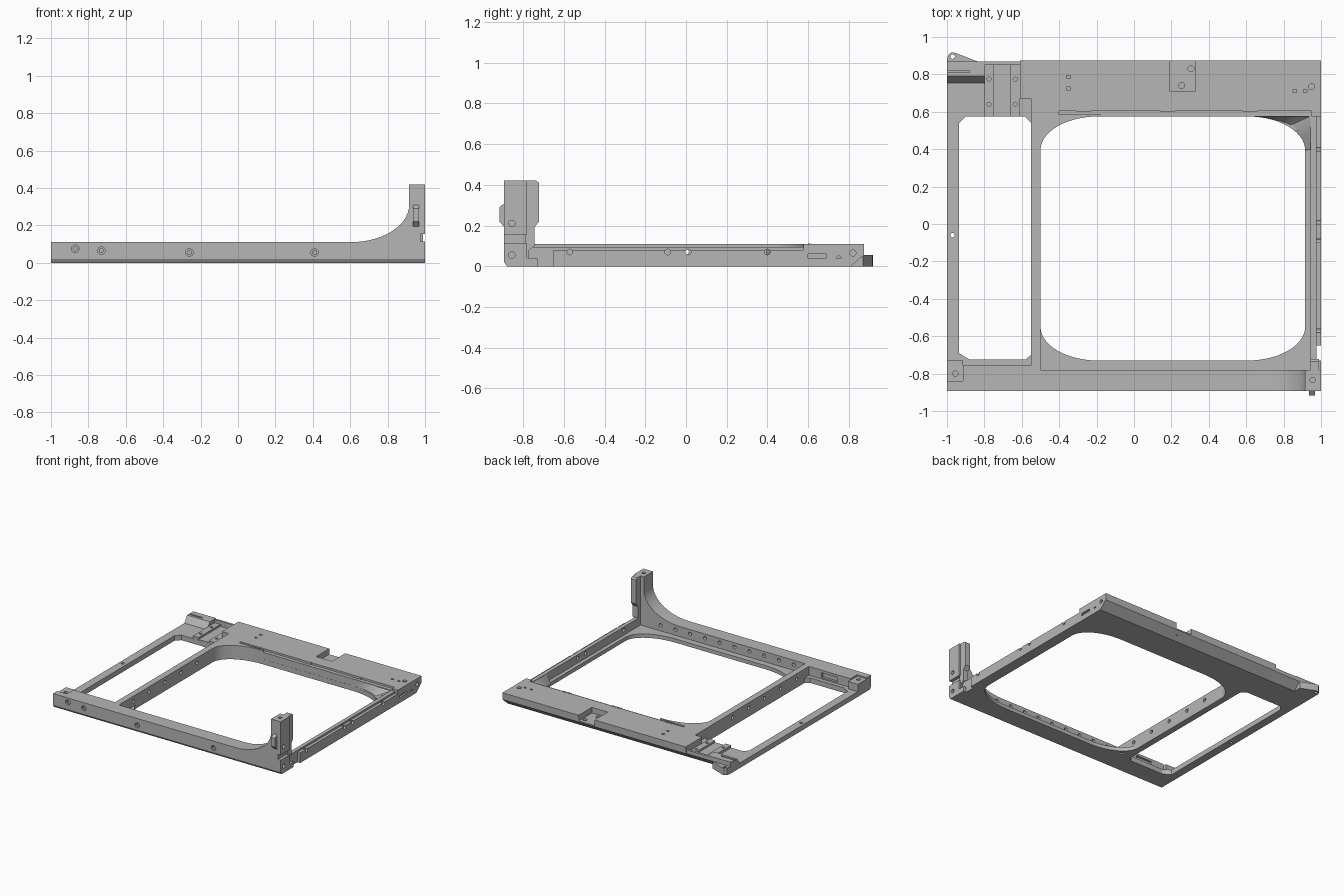
import bpy, bmesh, math
from mathutils import Vector, Matrix

cube = bpy.data.objects.get("Cube")
if cube:
    bpy.data.objects.remove(cube, do_unlink=True)

grey = bpy.data.materials.new("mid_grey")
grey.use_nodes = True
grey.diffuse_color = (0.47, 0.47, 0.47, 1)
grey.node_tree.nodes["Principled BSDF"].inputs["Base Color"].default_value = grey.diffuse_color


def add(name, bm):
    bmesh.ops.recalc_face_normals(bm, faces=bm.faces)
    me = bpy.data.meshes.new(name)
    bm.to_mesh(me)
    bm.free()
    me.materials.append(grey)
    ob = bpy.data.objects.new(name, me)
    bpy.context.collection.objects.link(ob)
    return ob


def prism(name, pts, lo, hi, axis="z"):
    """Extrude a flat outline along one axis."""
    place = {"x": lambda a, b, h: (h, a, b),
             "y": lambda a, b, h: (a, h, b),
             "z": lambda a, b, h: (a, b, h)}[axis]
    bm = bmesh.new()
    bottom = [bm.verts.new(place(a, b, lo)) for a, b in pts]
    top = [bm.verts.new(place(a, b, hi)) for a, b in pts]
    bm.faces.new(bottom)
    bm.faces.new(top)
    n = len(pts)
    for i in range(n):
        j = (i + 1) % n
        bm.faces.new((bottom[i], bottom[j], top[j], top[i]))
    return add(name, bm)


def box(name, x0, x1, y0, y1, z0, z1):
    return prism(name, [(x0, y0), (x1, y0), (x1, y1), (x0, y1)], z0, z1)


def circle(a, b, r, n=20):
    return [(a + r * math.cos(math.tau * i / n), b + r * math.sin(math.tau * i / n)) for i in range(n)]


def arc(cx, cy, rx, ry, start, n=14):
    return [(cx + rx * math.cos(math.radians(start + 90 * i / n)),
             cy + ry * math.sin(math.radians(start + 90 * i / n))) for i in range(n + 1)]


def cut(ob, *cutters):
    for c in cutters:
        c.hide_render = True
        mod = ob.modifiers.new("cut", "BOOLEAN")
        mod.operation = "DIFFERENCE"
        mod.solver = "EXACT"
        mod.object = c
        with bpy.context.temp_override(object=ob, active_object=ob, selected_objects=[ob]):
            bpy.ops.object.modifier_apply(modifier=mod.name)
        bpy.data.objects.remove(c, do_unlink=True)


def drill(ob, axis, spots, lo, hi, r):
    for a, b in spots:
        cut(ob, prism("drill", circle(a, b, r), lo, hi, axis))


# Openings
RX, RY = 0.31, 0.18
X0, X1, Y0, Y1 = -0.5, 0.915, -0.73, 0.575


def large_opening():
    pts = (arc(X1 - RX, Y1 - RY, RX, RY, 0) + arc(X0 + RX, Y1 - RY, RX, RY, 90)
           + arc(X0 + RX, Y0 + RY, RX, RY, 180) + arc(X1 - RX, Y0 + RY, RX, RY, 270))
    return prism("opening", pts, -0.1, 0.3)


def small_opening():
    return prism("opening", [(-0.935, -0.69), (-0.88, -0.725), (-0.58, -0.725), (-0.55, -0.7),
                             (-0.55, 0.54), (-0.585, 0.575), (-0.9, 0.575), (-0.935, 0.54)], -0.1, 0.3)


# Base plate carrying both openings
plate = box("base_plate", -1, 1, -0.88, 0.81, 0, 0.04)
cut(plate, large_opening(), small_opening())
cut(plate, box("step", -0.5, 0.95, -0.781, 0.5, 0.03, 0.1))
cut(plate, box("notch", 0.972, 1.1, -0.73, -0.65, -0.1, 0.2))
drill(plate, "z", [(-0.97, -0.06), (-0.46, -0.69), (0.96, -0.06)], -0.1, 0.1, 0.012)

# Front beam sweeping up to the corner post
outline = [(-1, 0.02), (1, 0.02), (1, 0.42), (X1, 0.42)]
outline += [(x, z) for x, z in reversed(arc(0.6, 0.31, 0.315, 0.2, 270))]
outline += [(-1, 0.11)]
beam = prism("front_beam", outline, -0.893, -0.78, "y")
cut(beam, box("slot", 0.975, 1.1, -1, -0.7, 0.115, 0.155))
cut(beam, box("pocket", -1.1, -0.915, -0.84, -0.7, 0.098, 0.2))
front_spots = [(-0.87, 0.075), (-0.73, 0.065), (-0.26, 0.055), (0.41, 0.055)]
drill(beam, "y", front_spots, -1, -0.88, 0.02)
drill(beam, "y", front_spots, -1, -0.86, 0.011)
drill(beam, "y", [(-0.4 + 0.13 * i, 0.075) for i in range(10)], -0.81, -0.7, 0.014)
drill(beam, "z", [(-0.955, -0.8)], 0.06, 0.2, 0.014)
drill(beam, "x", [(-0.855, 0.055), (-0.855, 0.21)], 0.97, 1.1, 0.016)
drill(beam, "z", [(0.955, -0.835)], 0.38, 0.5, 0.014)
prism("front_beam_lower_edge", [(-0.88, 0), (-0.893, 0.02), (-0.78, 0.02), (-0.78, 0)], -1, 1, "x")

# Inner thickening of the front beam beside the small opening
shelf = box("front_beam_shelf", -1, -0.5, -0.781, -0.757, 0, 0.11)
cut(shelf, box("pocket", -1.1, -0.915, -0.9, -0.7, 0.098, 0.2))
cut(shelf, box("slot", -0.8, -0.66, -0.775, -0.7, 0.05, 0.09))
pad = box("front_corner_pad", -1, -0.915, -0.758, -0.73, 0, 0.098)
prism("screw_boss", circle(-0.465, -0.69, 0.04), 0.028, 0.034)
cut(bpy.data.objects["screw_boss"], large_opening())

# Post rib and clip
prism("post_rib", [(-0.79, 0), (-0.79, 0.42), (-0.735, 0.42), (-0.722, 0.41), (-0.722, 0.22),
                   (-0.745, 0.19), (-0.745, 0.1), (-0.77, 0.08), (-0.77, 0)], 0.945, 0.99, "x")
prism("post_clip", [(-0.89, 0.19), (-0.917, 0.22), (-0.917, 0.29), (-0.89, 0.31)], 0.935, 0.968, "x")

# Left side rail in two steps
rail_spots = [(-0.57, 0.07), (-0.09, 0.07), (0.01, 0.07), (0.4, 0.07)]
for name, x0, x1, y0, z1 in (("left_rail_inner", 0.945, 0.976, -0.78, 0.095),
                             ("left_rail_outer", 0.975, 1, -0.65, 0.08)):
    rail = box(name, x0, x1, y0, 0.6, 0, z1)
    drill(rail, "x", rail_spots, 0.9, 1.1, 0.014)

# Divider between the openings
divider = box("divider", -0.55, -0.5, -0.76, 0.58, 0, 0.11)
drill(divider, "x", [(-0.6 + 0.2 * i, 0.07) for i in range(6)], -0.6, -0.4, 0.014)
corner = box("divider_rear_corner", -0.55, -0.18, 0.38, 0.585, 0, 0.11)
cut(corner, large_opening())

# Rear deck with chamfered underside
deck = prism("rear_deck", [(0.576, 0), (0.81, 0), (0.873, 0.055), (0.875, 0.11), (0.576, 0.11)],
             -0.61, 1, "x")
cut(deck, box("step", -0.7, -0.55, 0.5, 0.67, 0.04, 0.2))
cut(deck, box("ledge", -0.4, 0.95, 0.5, 0.605, 0.095, 0.2))
cut(deck, box("pocket", 0.19, 0.33, 0.71, 1, 0.065, 0.2))
cut(deck, box("recess", 0.985, 1.1, 0.6, 0.69, 0.015, 0.06))
drill(deck, "z", [(0.255, 0.74), (0.305, 0.83)], 0.03, 0.2, 0.016)
drill(deck, "z", [(0.95, 0.735)], 0.08, 0.2, 0.016)
drill(deck, "x", [(0.75, 0.035), (0.82, 0.065)], 0.97, 1.1, 0.015)
for x, y in ((-0.35, 0.785), (-0.35, 0.725), (0.86, 0.71), (0.915, 0.71)):
    cut(deck, box("slit", x - 0.01, x + 0.01, y - 0.008, y + 0.008, 0.09, 0.2))
for x in (-0.27, 0.18, 0.62):
    box("ledge_tab", x - 0.04, x + 0.04, 0.6, 0.612, 0.09, 0.112)

# Flared surface in the rear left corner of the large opening
bm = bmesh.new()
rows = []
cx, cy = X1 - RX, Y1 - RY
for x, y in arc(cx, cy, RX, RY, 0):
    u, v = (x - cx) / RX, (y - cy) / RY
    m = max(u, v)
    rows.append((bm.verts.new((x, y, 0.03)),
                 bm.verts.new((cx + (RX + 0.03) * u / m, cy + (RY + 0.003) * v / m, 0.092))))
for a, b in zip(rows, rows[1:]):
    bm.faces.new((a[0], b[0], b[1], a[1]))
flare = add("corner_flare", bm)
if flare.data.polygons[5].normal.z < 0:
    flare.data.flip_normals()

# Rear right channel, ramp block and ear
channel = prism("rear_channel", [(0.576, 0), (0.81, 0), (0.868, 0.055), (0.868, 0.085),
                                 (0.85, 0.085), (0.85, 0.06), (0.576, 0.06)], -0.8, -0.61, "x")
cut(channel, box("groove", -0.75, -0.66, 0.5, 0.849, 0.045, 0.2))
drill(channel, "z", [(x, y) for x in (-0.775, -0.635) for y in (0.64, 0.775)], -0.1, 0.2, 0.011)
ramp = prism("rear_ramp_block", [(0.755, 0), (0.755, 0.04), (0.79, 0.09), (0.868, 0.09),
                                 (0.868, 0.055), (0.81, 0)], -1, -0.8, "x")
cut(ramp, box("groove", -1.1, -0.88, 0.81, 0.822, 0.08, 0.2))
ear = prism("rear_ear", [(-1, 0.78), (-0.84, 0.78), (-0.84, 0.87), (-0.955, 0.915),
                         (-0.975, 0.918), (-0.992, 0.905), (-1, 0.88)], 0, 0.055)
drill(ear, "z", [(-0.97, 0.895)], -0.1, 0.2, 0.012)

# Smooth the curves and keep the edges crisp
for ob in bpy.context.collection.objects:
    if ob.type == "MESH" and grey.name in ob.data.materials:
        ob.data.shade_smooth()
        ob.data.set_sharp_from_angle(angle=math.radians(30))
